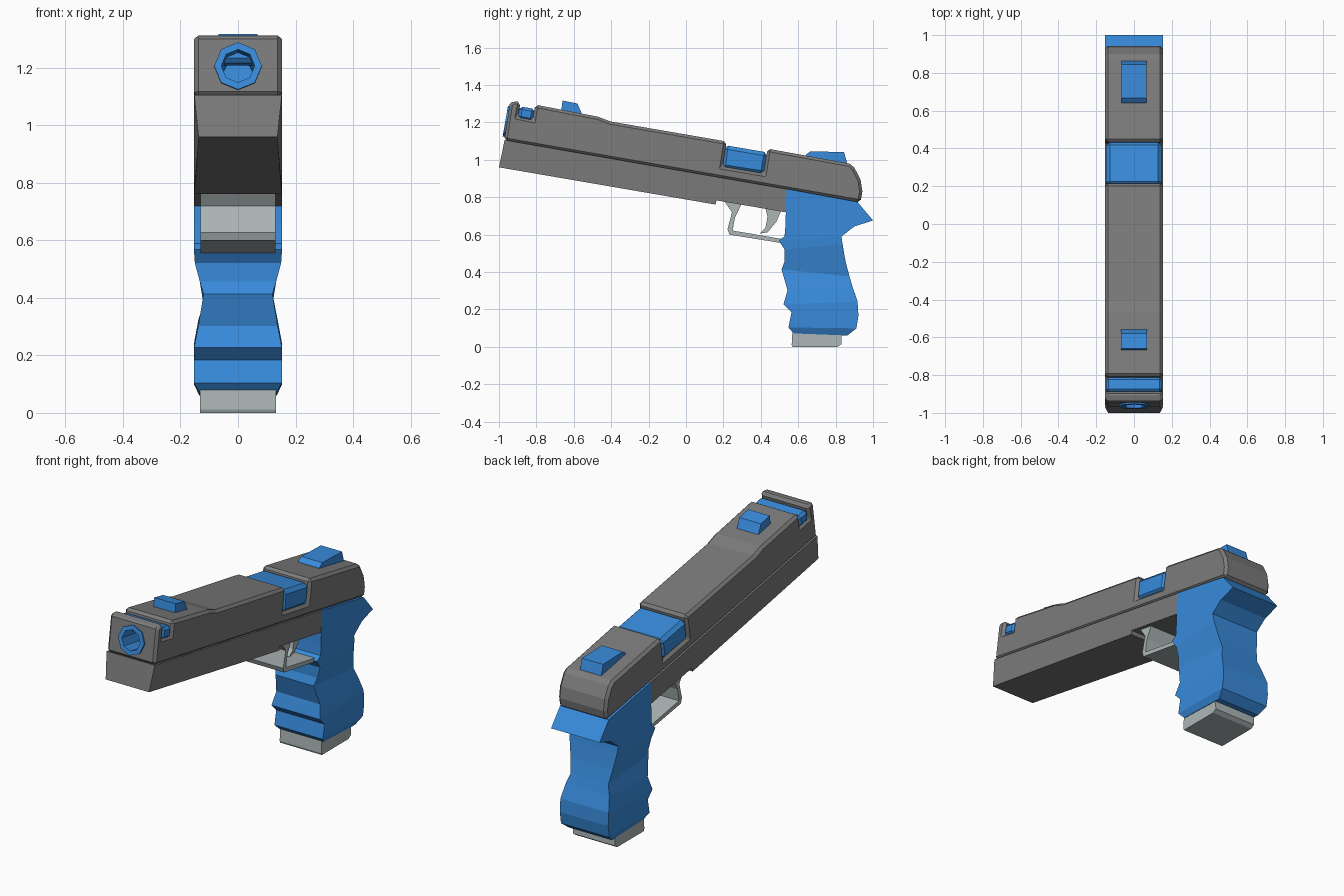
import bpy, bmesh
from math import sin, cos, pi, radians

if "Cube" in bpy.data.objects:
    bpy.data.objects.remove(bpy.data.objects["Cube"])

def material(name, color):
    m = bpy.data.materials.new(name)
    m.diffuse_color = (*color, 1)
    m.use_nodes = True
    m.node_tree.nodes["Principled BSDF"].inputs["Base Color"].default_value = m.diffuse_color
    return m

BLUE = material("blue", (0.04, 0.26, 0.72))
DARK = material("dark_grey", (0.2, 0.2, 0.2))
LIGHT = material("light_grey", (0.42, 0.47, 0.47))

def loft(name, rings, mat, bevel=0):
    """Skin a list of equal-sized point rings and cap both ends."""
    bm = bmesh.new()
    vs = [[bm.verts.new(p) for p in r] for r in rings]
    n = len(vs[0])
    for a, b in zip(vs, vs[1:]):
        for i in range(n):
            j = (i + 1) % n
            bm.faces.new((a[i], a[j], b[j], b[i]))
    bm.faces.new(vs[0])
    bm.faces.new(vs[-1])
    bmesh.ops.recalc_face_normals(bm, faces=bm.faces)
    me = bpy.data.meshes.new(name)
    bm.to_mesh(me)
    bm.free()
    me.materials.append(mat)
    ob = bpy.data.objects.new(name, me)
    bpy.context.collection.objects.link(ob)
    if bevel:
        mod = ob.modifiers.new("bevel", 'BEVEL')
        mod.width, mod.segments = bevel, 1
        mod.limit_method, mod.angle_limit = 'ANGLE', radians(50)
    return ob

def prism(name, profile, hw, mat, bevel=0):
    """Extrude a side (y, z) profile symmetrically across x."""
    return loft(name, [[(x, y, z) for y, z in profile] for x in (-hw, hw)], mat, bevel)

# Slide, with notches at the muzzle and the ejection port
slide = prism("slide", [
    (-.972, 1.103), (-.942, 1.30), (-.921, 1.317), (-.884, 1.306), (-.899, 1.231),
    (-.819, 1.215), (-.806, 1.295), (-.472, 1.231), (-.403, 1.205), (.217, 1.098),
    (.196, .964), (.415, .927), (.436, 1.06), (.874, .98), (.90, .959),
    (.933, .895), (.943, .831), (.933, .772)], .153, DARK, .015)

# Blue inserts filling the notches
prism("muzzle_band", [(-.888, 1.286), (-.808, 1.272), (-.82, 1.205), (-.90, 1.22)],
      .149, BLUE, .015)
prism("ejection_block", [(.205, 1.079), (.438, 1.039), (.418, .92), (.19, .955)],
      .148, BLUE, .02)

# Octagonal barrel with bore, along the tilted axis
S, C = sin(radians(9.8)), cos(radians(9.8))

def octagon(r, d):
    return [(r * cos(k * pi / 4),
             -.966 + d * C + r * sin(k * pi / 4) * S,
             1.207 - d * S + r * sin(k * pi / 4) * C) for k in range(8)]

loft("barrel", [octagon(.083, .25), octagon(.083, 0), octagon(.058, 0), octagon(.058, .24)], BLUE)
cutter = loft("bore_cutter", [octagon(.075, -.1), octagon(.075, .245)], DARK)
cutter.hide_render = True
cutter.hide_set(True)
cut = slide.modifiers.new("bore", 'BOOLEAN')
cut.operation, cut.object = 'DIFFERENCE', cutter

# Frame under the slide, slightly narrower at the lower front edge
frame = prism("frame", [(-.97, 1.106), (-1.0, .96), (.158, .761), (.163, .783),
                        (.56, .715), (.56, .84)], .1525, DARK)
for v in frame.data.vertices:
    if v.co.y < -.98:
        v.co.x *= .9

# Sights
prism("front_sight", [(-.67, 1.24), (-.66, 1.317), (-.58, 1.301), (-.55, 1.23)], .068, BLUE)
prism("rear_sight", [(.63, 1.0), (.642, 1.028), (.666, 1.046), (.845, 1.041), (.868, .96)],
      .067, BLUE)

# Grip: front point, back point and half width at each level
grip = [
    (.537, .845, .917, .775, .1535), (.532, .654, 1.0, .676, .1535),
    (.527, .59, .90, .644, .1535), (.495, .569, .831, .59, .1535),
    (.527, .521, .837, .55, .15), (.527, .457, .853, .457, .133),
    (.511, .414, .874, .377, .12), (.543, .302, .89, .323, .138),
    (.521, .227, .917, .243, .153), (.564, .184, .922, .168, .153),
    (.548, .104, .911, .099, .153), (.575, .072, .863, .061, .135)]
loft("grip", [[(-w, fy, fz), (w, fy, fz), (w, by, bz), (-w, by, bz)]
              for fy, fz, by, bz, w in grip], BLUE)

# Magazine base
prism("magazine", [(.57, .10), (.83, .10), (.832, .015), (.81, 0), (.57, 0), (.565, .012)],
      .132, LIGHT)

# Trigger guard and trigger
prism("trigger_guard", [
    (.20, .785), (.246, .72), (.222, .628), (.233, .60), (.53, .552), (.53, .574),
    (.249, .622), (.262, .692), (.30, .77)], .13, LIGHT)
prism("trigger", [(.42, .76), (.52, .755), (.484, .67), (.436, .612), (.393, .606),
                  (.425, .638), (.436, .697)], .05, LIGHT)
